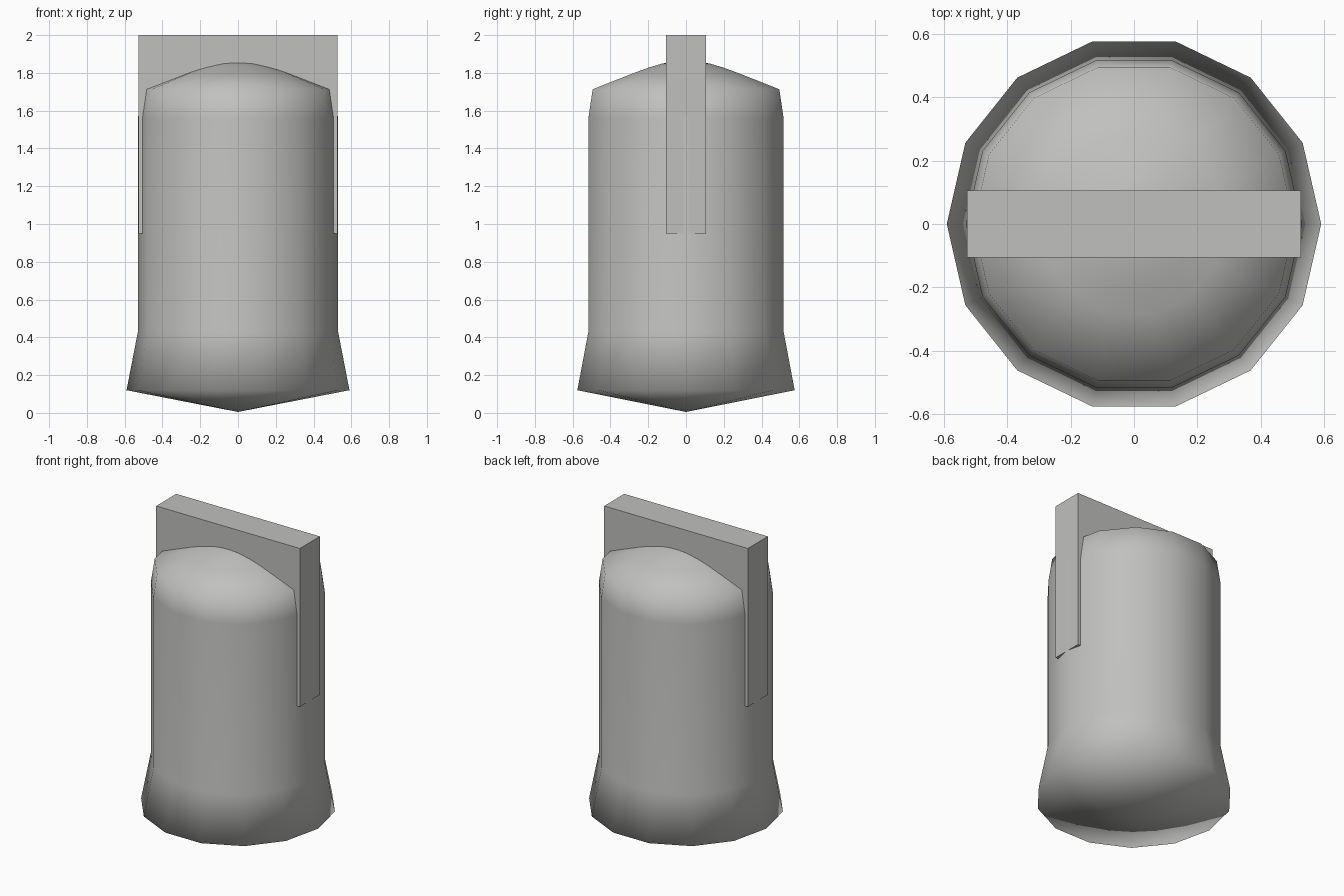
import bpy
import bmesh
from math import cos, sin, tau

cube = bpy.data.objects.get("Cube")
if cube:
    bpy.data.objects.remove(cube, do_unlink=True)

SIDES = 14

grey = bpy.data.materials.new("warm grey")
grey.use_nodes = True
colour = (0.53, 0.53, 0.52, 1)
grey.diffuse_color = colour
grey.node_tree.nodes["Principled BSDF"].inputs["Base Color"].default_value = colour


def add_object(name, bm, smooth):
    bmesh.ops.recalc_face_normals(bm, faces=bm.faces[:])
    for face in bm.faces:
        face.smooth = smooth
    mesh = bpy.data.meshes.new(name)
    bm.to_mesh(mesh)
    bm.free()
    mesh.materials.append(grey)
    obj = bpy.data.objects.new(name, mesh)
    bpy.context.collection.objects.link(obj)
    return obj


def lathe(name, bottom, profile, top):
    """Closed many-sided body from (radius, height) rings and two poles."""
    bm = bmesh.new()
    rings = [[bm.verts.new((r * cos(tau * i / SIDES), r * sin(tau * i / SIDES), z))
              for i in range(SIDES)] for r, z in profile]
    low, high = bm.verts.new((0, 0, bottom)), bm.verts.new((0, 0, top))
    for i in range(SIDES):
        j = (i + 1) % SIDES
        for a, b in zip(rings, rings[1:]):
            bm.faces.new((a[i], a[j], b[j], b[i]))
        bm.faces.new((low, rings[0][j], rings[0][i]))
        bm.faces.new((high, rings[-1][i], rings[-1][j]))
    return add_object(name, bm, True)


# Body: shallow pointed base, flared skirt, straight wall, low dome
lathe("body", 0.005,
      [(0.59, 0.12), (0.53, 0.43), (0.53, 1.56), (0.507, 1.713),
       (0.29, 1.797), (0.2, 1.829), (0.13, 1.849), (0.06, 1.861)], 1.865)

# Flat slab handle set through the top of the body
bm = bmesh.new()
bmesh.ops.create_cube(bm, size=1)
bmesh.ops.scale(bm, vec=(1.054, 0.21, 1.05), verts=bm.verts[:])
bmesh.ops.translate(bm, vec=(0, 0, 1.475), verts=bm.verts[:])
add_object("handle", bm, False)
